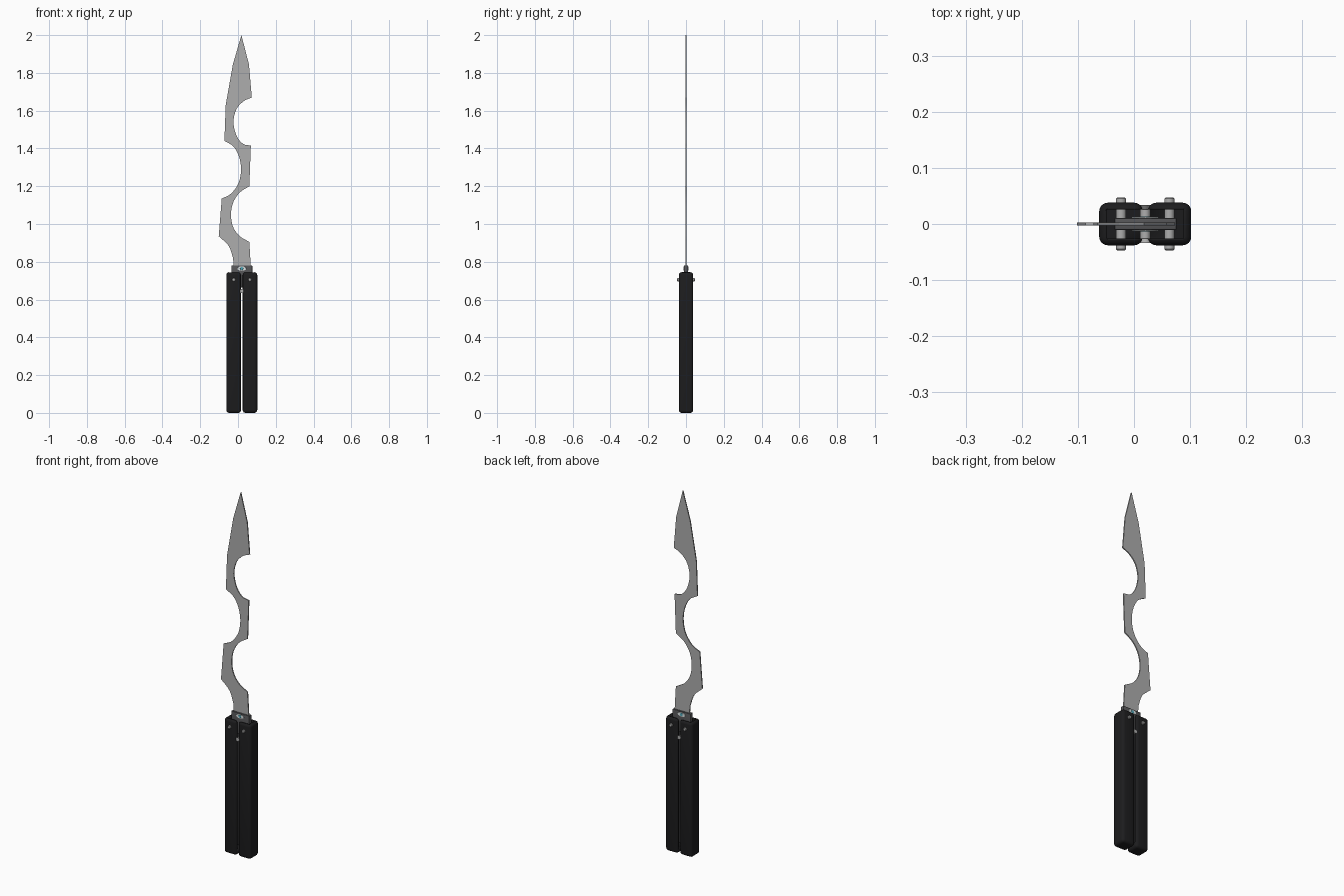
import bpy, bmesh, math
from mathutils import Matrix, Vector

if "Cube" in bpy.data.objects:
    bpy.data.objects.remove(bpy.data.objects["Cube"])


def material(name, col):
    m = bpy.data.materials.new(name)
    m.diffuse_color = (*col, 1)
    m.use_nodes = True
    m.node_tree.nodes["Principled BSDF"].inputs["Base Color"].default_value = m.diffuse_color
    return m


BLACK = material("black_grip", (0.012, 0.012, 0.013))
STEEL = material("steel", (0.42, 0.42, 0.42))
DARK = material("dark_steel", (0.09, 0.09, 0.095))
PALE = material("pale_inlay", (0.75, 0.8, 0.8))
TEAL = material("teal_inlay", (0.08, 0.4, 0.5))


def finish(name, bm, mat, smooth=True):
    bmesh.ops.recalc_face_normals(bm, faces=bm.faces)
    me = bpy.data.meshes.new(name)
    bm.to_mesh(me)
    bm.free()
    ob = bpy.data.objects.new(name, me)
    bpy.context.collection.objects.link(ob)
    me.materials.append(mat)
    if smooth:
        bpy.ops.object.select_all(action='DESELECT')
        ob.select_set(True)
        bpy.context.view_layer.objects.active = ob
        bpy.ops.object.shade_smooth_by_angle(angle=math.radians(35))
    return ob


def box(name, lo, hi, mat, bevel=0.0, segs=3):
    bm = bmesh.new()
    bmesh.ops.create_cube(bm, size=1)
    lo, hi = Vector(lo), Vector(hi)
    for v in bm.verts:
        v.co = Vector([(lo[i] + hi[i]) / 2 + v.co[i] * (hi[i] - lo[i]) for i in range(3)])
    if bevel:
        bmesh.ops.bevel(bm, geom=bm.edges[:], offset=bevel, segments=segs,
                        profile=0.5, affect='EDGES')
    return finish(name, bm, mat)


def lathe(name, x, z, profile, mat, sides=20, sx=1.0):
    """Solid turned about the y axis; profile is a list of (y, radius)."""
    bm = bmesh.new()
    rings = [[bm.verts.new((x + sx * r * math.cos(2 * math.pi * k / sides), y,
                            z + r * math.sin(2 * math.pi * k / sides)))
              for k in range(sides)] for y, r in profile]
    for a, b in zip(rings, rings[1:]):
        for k in range(sides):
            j = (k + 1) % sides
            bm.faces.new((a[k], a[j], b[j], b[k]))
    bm.faces.new(rings[0])
    bm.faces.new(rings[-1])
    return finish(name, bm, mat)


def curve(pts, n=6):
    """Smooth curve through the points."""
    p = [Vector(q) for q in pts]
    p = [2 * p[0] - p[1]] + p + [2 * p[-1] - p[-2]]
    out = []
    for i in range(1, len(p) - 2):
        a, b, c, d = p[i - 1:i + 3]
        for k in range(n):
            t = k / n
            out.append(0.5 * (2 * b + (c - a) * t + (2 * a - 5 * b + 4 * c - d) * t ** 2
                              + (3 * b - a - 3 * c + d) * t ** 3))
    return out + [p[-2]]


# Blade outline: tip, scalloped right edge, then scalloped left edge
outline = [(0.018, 2.0), (0.058, 1.845)]
outline += curve([(0.073, 1.67), (0.03, 1.65), (-0.008, 1.608), (-0.024, 1.54),
                  (-0.008, 1.468), (0.026, 1.425), (0.068, 1.415)])
outline += curve([(0.06, 1.2), (0.01, 1.167), (-0.025, 1.115), (-0.037, 1.05),
                  (-0.026, 0.985), (0.008, 0.937), (0.06, 0.905)])
outline += [(0.068, 0.77), (-0.023, 0.77)]
outline += curve([(-0.026, 0.82), (-0.05, 0.885), (-0.102, 0.935)])
outline += curve([(-0.086, 1.135), (-0.038, 1.16), (0.002, 1.215), (0.016, 1.285),
                  (0.006, 1.355), (-0.024, 1.41), (-0.072, 1.44)])
outline += [(-0.065, 1.63), (-0.027, 1.845)]
bm = bmesh.new()
face = bm.faces.new([bm.verts.new((q[0], -0.003, q[1])) for q in outline])
ext = bmesh.ops.extrude_face_region(bm, geom=[face])
bmesh.ops.translate(bm, vec=(0, 0.006, 0),
                    verts=[g for g in ext["geom"] if isinstance(g, bmesh.types.BMVert)])
bmesh.ops.triangulate(bm, faces=[f for f in bm.faces if len(f.verts) > 4])
finish("blade", bm, STEEL, smooth=False)

# Tang block between the handles
box("tang", (-0.035, -0.011, 0.665), (0.076, 0.011, 0.78), DARK, 0.003, 2)

# Oval inlay on both faces of the tang
for side, s in (("front", -1), ("back", 1)):
    lathe("inlay_" + side, 0.02, 0.764, [(s * 0.009, 0.012), (s * 0.0125, 0.011)], PALE, 24, 2.1)
    lathe("inlay_center_" + side, 0.02, 0.764, [(s * 0.011, 0.009), (s * 0.0135, 0.008)], TEAL)

# Handles: rounded bars hollowed by a channel open at the top and inner side
for side, s in (("left", -1), ("right", 1)):
    xs = sorted((0.02 + s * 0.0045, 0.02 + s * 0.082))
    handle = box("handle_" + side, (xs[0], -0.038, 0.005 - 0.005), (xs[1], 0.038, 0.745),
                 BLACK, 0.015, 4)
    cx = sorted((0.02 - s * 0.01, 0.02 + s * 0.068))
    cutter = box("channel_cutter", (cx[0], -0.026, 0.03), (cx[1], 0.026, 0.8), BLACK)
    cutter.hide_render = True
    mod = handle.modifiers.new("channel", 'BOOLEAN')
    mod.operation = 'DIFFERENCE'
    mod.solver = 'EXACT'
    mod.object = cutter
    bpy.context.view_layer.objects.active = handle
    bpy.ops.object.modifier_apply(modifier=mod.name)
    bpy.data.objects.remove(cutter)

    # Pivot pin through each handle, with a step at each end
    lathe("pivot_pin_" + side, 0.02 + s * 0.043, 0.705,
          [(-0.047, 0.007), (-0.045, 0.009), (0.045, 0.009), (0.047, 0.007)], STEEL)

# Stop pin in the gap, flared at both ends
lathe("stop_pin", 0.02, 0.645,
      [(-0.034, 0.011), (-0.026, 0.005), (-0.026, 0.009),
       (0.026, 0.009), (0.026, 0.005), (0.034, 0.011)], STEEL)
